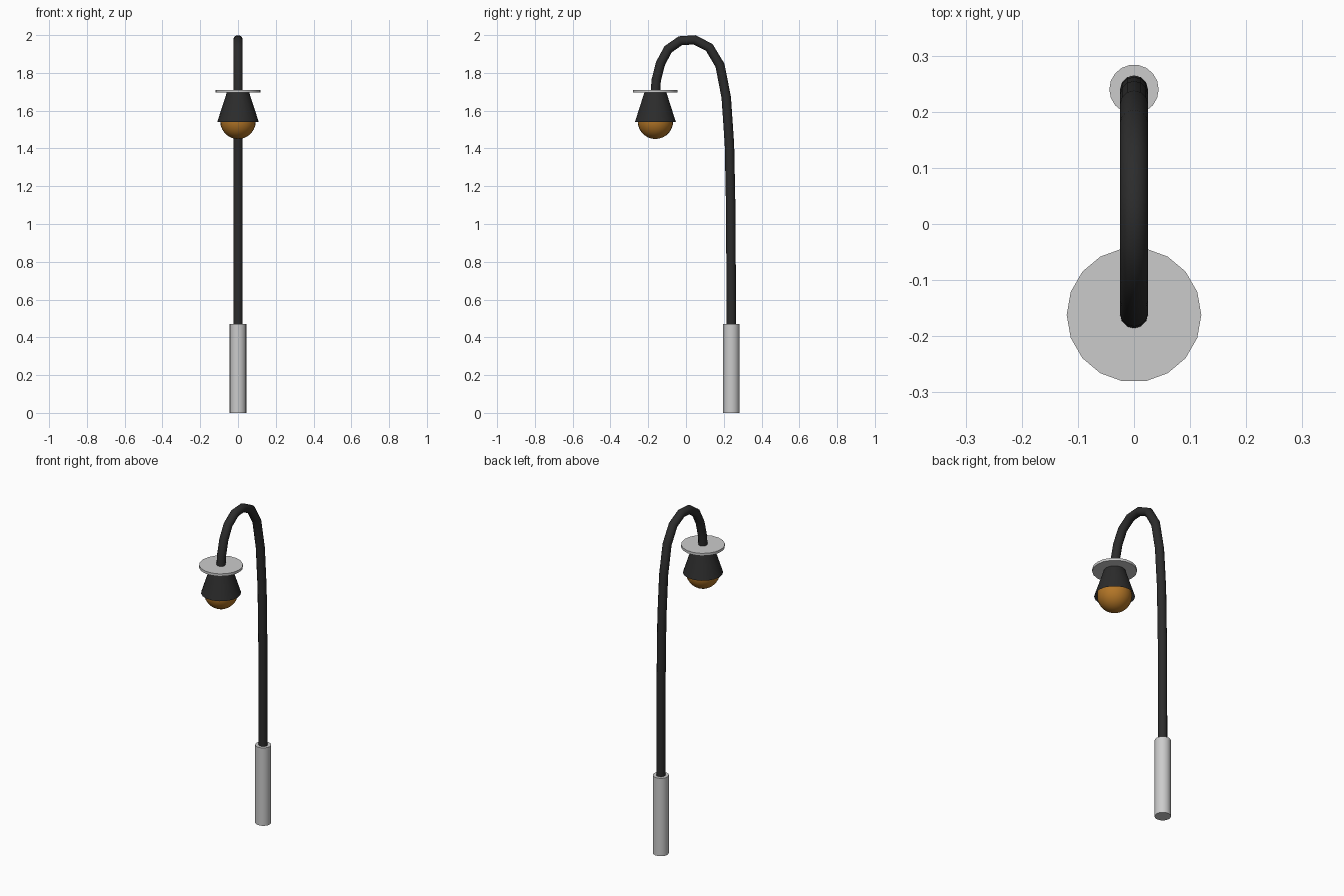
import bpy, math

if "Cube" in bpy.data.objects:
    bpy.data.objects.remove(bpy.data.objects["Cube"])

LAMP_Y, POLE_Y = -0.162, 0.24


def material(name, color):
    m = bpy.data.materials.new(name)
    m.diffuse_color = color
    m.use_nodes = True
    m.node_tree.nodes["Principled BSDF"].inputs["Base Color"].default_value = m.diffuse_color
    return m


black = material("black_metal", (0.025, 0.025, 0.025, 1))
amber = material("amber_glass", (0.45, 0.18, 0.02, 1))


def tube(name, y, z0, z1, r0, r1, fill='NGON', mat=None, sides=18):
    # cylinder or cone between two heights, with a corner on +x
    bpy.ops.mesh.primitive_cone_add(vertices=sides, radius1=r0, radius2=r1, depth=z1 - z0,
                                    end_fill_type=fill, location=(0, y, (z0 + z1) / 2),
                                    rotation=(0, 0, math.pi / 2))
    return finish(name, mat)


def finish(name, mat):
    ob = bpy.context.object
    ob.name = name
    if mat:
        ob.data.materials.append(mat)
    bpy.ops.object.shade_smooth_by_angle(angle=math.radians(35))
    return ob


# ground sleeve and the round cover above the lamp
tube("base_sleeve", POLE_Y, 0, 0.47, 0.044, 0.044)
tube("lamp_cover", LAMP_Y, 1.695, 1.71, 0.12, 0.12)

# open flared shade
tube("lamp_shade", LAMP_Y, 1.54, 1.70, 0.11, 0.058, 'NOTHING', black)

# round bulb
bpy.ops.mesh.primitive_uv_sphere_add(segments=24, ring_count=14, radius=0.094,
                                     location=(0, LAMP_Y, 1.544))
finish("bulb", amber)

# bent pole: a faceted path of straight lengths
path = [(POLE_Y, 0.45), (0.237, 1.07), (0.23, 1.42), (0.213, 1.67), (0.18, 1.84),
        (0.123, 1.935), (0.045, 1.975), (-0.03, 1.97), (-0.095, 1.925),
        (-0.135, 1.85), (-0.158, 1.76), (LAMP_Y, 1.69)]
curve = bpy.data.curves.new("pole", 'CURVE')
curve.dimensions = '3D'
curve.bevel_depth = 0.025
curve.bevel_resolution = 4
curve.use_fill_caps = True
spline = curve.splines.new('POLY')
spline.points.add(len(path) - 1)
for p, (y, z) in zip(spline.points, path):
    p.co = (0, y, z, 1)
spline.use_smooth = True
curve.materials.append(black)
pole = bpy.data.objects.new("pole", curve)
bpy.context.collection.objects.link(pole)
